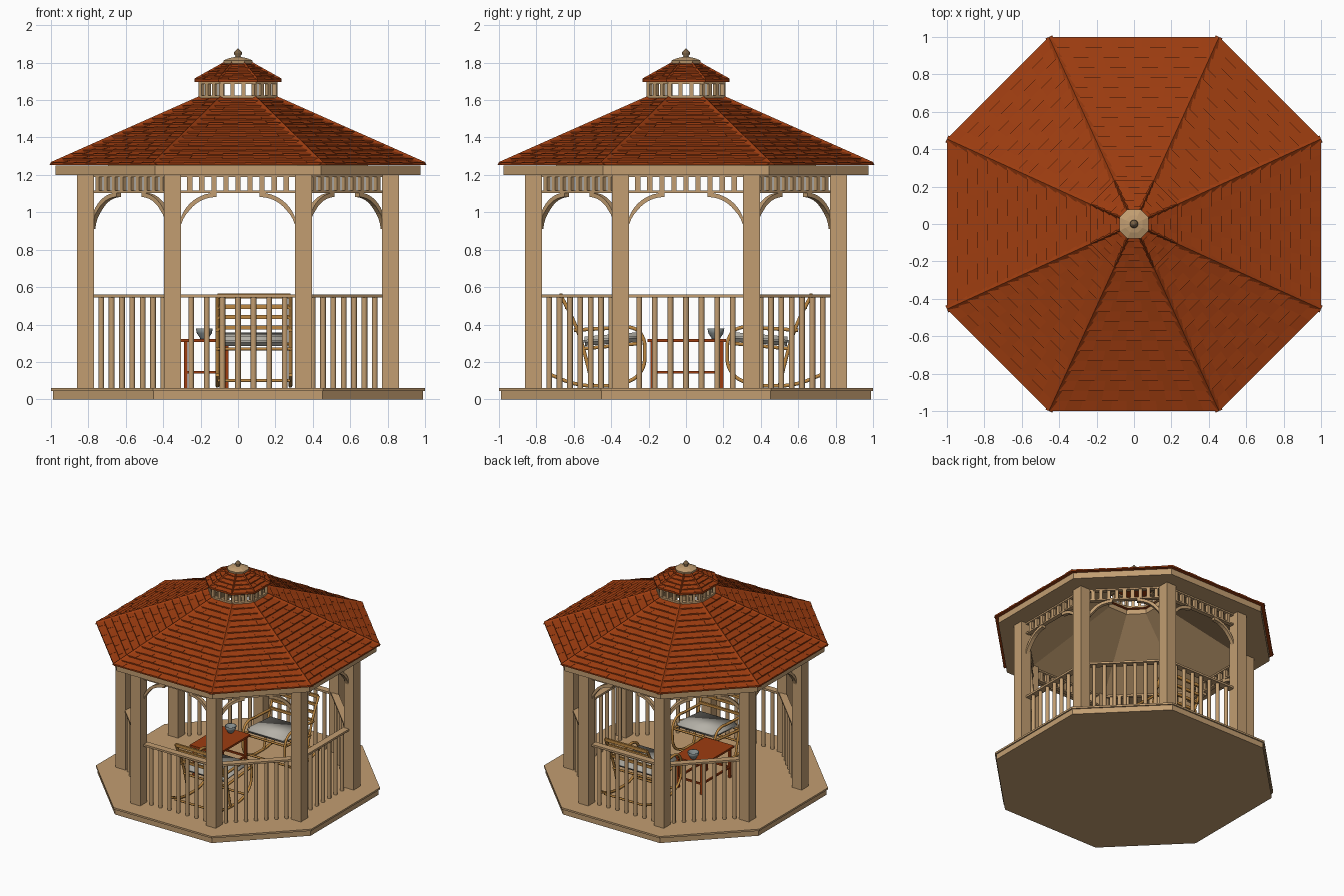
import bpy, bmesh, math
from mathutils import Matrix, Vector

if "Cube" in bpy.data.objects:
    bpy.data.objects.remove(bpy.data.objects["Cube"])

def material(name, c):
    m = bpy.data.materials.new(name)
    m.diffuse_color = (*c, 1)
    m.use_nodes = True
    m.node_tree.nodes["Principled BSDF"].inputs["Base Color"].default_value = m.diffuse_color
    return m

WOOD = material("tan wood", (.54, .34, .165))
ROOF = material("rust shingle", (.34, .046, .005))
GOLD = material("honey wood", (.52, .25, .055))
CLOTH = material("grey cloth", (.46, .44, .39))
BOWL = material("blue grey ceramic", (.22, .25, .25))
DARK = material("bronze brown", (.2, .125, .06))

def finish(name, bm, mat, smooth=False):
    me = bpy.data.meshes.new(name)
    bmesh.ops.recalc_face_normals(bm, faces=bm.faces[:])
    bm.to_mesh(me)
    bm.free()
    me.materials.append(mat)
    for p in me.polygons:
        p.use_smooth = smooth
    ob = bpy.data.objects.new(name, me)
    bpy.context.collection.objects.link(ob)
    return ob

def box(bm, c, s, M=Matrix()):
    bmesh.ops.create_cube(bm, size=1, matrix=M @ Matrix.Translation(c) @ Matrix.Diagonal((*s, 1)))

def rod(bm, x, y, z0, z1, r, M=Matrix(), seg=8):
    bmesh.ops.create_cone(bm, cap_ends=True, segments=seg, radius1=r, radius2=r, depth=z1 - z0,
                          matrix=M @ Matrix.Translation((x, y, (z0 + z1) / 2)))

def octagon(a, k=.455):
    b = a * k
    return [Vector(p) for p in ((b, -a), (a, -b), (a, b), (b, a), (-b, a), (-a, b), (-a, -b), (-b, -a))]

def loft(name, rings, mat, cap=True, closed=False):
    """Octagonal loft through (half width, height) rings."""
    bm = bmesh.new()
    loops = [[bm.verts.new((p.x, p.y, z)) for p in octagon(a)] for a, z in rings]
    pairs = list(zip(loops, loops[1:])) + ([(loops[-1], loops[0])] if closed else [])
    for lo, hi in pairs:
        for i in range(8):
            j = (i + 1) % 8
            bm.faces.new((lo[i], lo[j], hi[j], hi[i]))
    if cap and not closed:
        bm.faces.new(loops[0])
        bm.faces.new(loops[-1])
    return finish(name, bm, mat)

def shingles(name, a0, z0, a1, z1, rows, tile):
    """Overlapping courses of tiles on eight roof slopes."""
    bm = bmesh.new()
    for r in range(rows):
        t0, t1 = r / rows, (r + 1) / rows
        ao, ai = a0 + (a1 - a0) * t0, a0 + (a1 - a0) * t1
        zo, zi = z0 + (z1 - z0) * t0, z0 + (z1 - z0) * t1
        O, I = octagon(ao), octagon(ai)
        for s in range(8):
            A, B, C, D = O[s], O[(s + 1) % 8], I[s], I[(s + 1) % 8]
            n = max(2, round((B - A).length / tile))
            for k in range(n):
                lift = .008 if (k + r) % 2 else .011
                u, v = k / n, (k + 1) / n
                p, q, m, w = A.lerp(B, u), A.lerp(B, v), C.lerp(D, u), C.lerp(D, v)
                V = [bm.verts.new(c) for c in ((*p, zo), (*q, zo), (*q, zo + lift), (*p, zo + lift),
                                               (*w, zi + .001), (*m, zi + .001))]
                for f in ((0, 1, 2, 3), (3, 2, 4, 5), (0, 3, 5), (1, 4, 2), (0, 5, 4, 1)):
                    bm.faces.new([V[i] for i in f])
    return finish(name, bm, ROOF)

def tube(name, paths, r, mat):
    cu = bpy.data.curves.new(name, 'CURVE')
    cu.dimensions = '3D'
    cu.bevel_depth = r
    cu.bevel_resolution = 1
    cu.resolution_u = 5
    cu.use_fill_caps = True
    for path in paths:
        sp = cu.splines.new('BEZIER')
        sp.bezier_points.add(len(path) - 1)
        for bp, co in zip(sp.bezier_points, path):
            bp.co = co
            bp.handle_left_type = bp.handle_right_type = 'AUTO'
    cu.materials.append(mat)
    ob = bpy.data.objects.new(name, cu)
    bpy.context.collection.objects.link(ob)

# floor
loft("floor_platform", [(.99, 0), (.99, .045), (1, .045), (1, .06)], WOOD)

# posts
POSTS = octagon(.815, .43)
bm = bmesh.new()
for p in POSTS:
    box(bm, (p.x, p.y, .635), (.092, .092, 1.15))
finish("posts", bm, WOOD)

# railings, frieze and arch brackets on each side
rail, balus, frieze, arch = (bmesh.new() for _ in range(4))
for s in range(8):
    p, q = POSTS[s], POSTS[(s + 1) % 8]
    d, mid = q - p, (p + q) / 2
    L = d.length
    M = Matrix.Translation((mid.x, mid.y, 0)) @ Matrix.Rotation(math.atan2(d.y, d.x), 4, 'Z')
    if s != 5:                                   # the left side is the entrance
        box(rail, (0, .025, .553), (L - .06, .055, .016), M)
        for k in range(7):
            rod(balus, (k - 3) * L * .119, .025, .06, .546, .0155, M)
    box(frieze, (0, .015, 1.11), (L - .06, .035, .012), M)
    box(frieze, (0, .015, 1.195), (L - .06, .035, .014), M)
    for k in range(9):
        box(frieze, ((k - 4) * L * .092, .015, 1.152), (.028, .026, .075), M)
    for side in (-1, 1):
        prev = None
        for k in range(11):
            a = math.pi / 2 * k / 10
            h = .006 + .017 * min(1, k / 4)
            x, z = L / 2 - .235 + .2 * math.cos(a), .91 + .195 * math.sin(a)
            xi, zi = x - h * math.cos(a), z - h * math.sin(a)
            ring = [arch.verts.new(M @ Vector((side * X, Y, Z))) for X, Y, Z in
                    ((x, 0, z), (x, .032, z), (xi, .032, zi), (xi, 0, zi))]
            if prev:
                for i in range(4):
                    j = (i + 1) % 4
                    arch.faces.new((prev[i], prev[j], ring[j], ring[i]))
            if k in (0, 10):
                arch.faces.new(ring)
            prev = ring
finish("handrails", rail, WOOD)
finish("balusters", balus, WOOD, True)
finish("frieze_spindles", frieze, WOOD)
finish("arch_brackets", arch, WOOD)
bpy.ops.object.select_all(action='DESELECT')
ob = bpy.data.objects["balusters"]
ob.select_set(True)
bpy.context.view_layer.objects.active = ob
bpy.ops.object.shade_smooth_by_angle(angle=math.radians(50))

# eave fascia, soffit and ceiling
loft("fascia_and_ceiling", [(.975, 1.25), (.975, 1.2), (.78, 1.2), (.19, 1.56), (.19, 1.6)], WOOD, cap=False)

# main roof with hip ridges
loft("roof_deck", [(.97, 1.253), (1, 1.253), (1, 1.256), (.2, 1.61), (.18, 1.61)], ROOF, cap=False)
shingles("roof_shingles", 1, 1.255, .2, 1.61, 15, .085)
def hips(name, a0, z0, a1, z1, w):
    bm = bmesh.new()
    for A, B in zip(octagon(a0), octagon(a1)):
        n = Vector((-A.y, A.x)).normalized() * w
        V = [bm.verts.new((*c, z)) for c, z in ((A - n, z0), (A, z0 + .016), (A + n, z0),
                                               (B + n, z1), (B, z1 + .014), (B - n, z1))]
        for f in ((0, 1, 4, 5), (1, 2, 3, 4), (0, 2, 1), (3, 5, 4)):
            bm.faces.new([V[i] for i in f])
    finish(name, bm, ROOF)
hips("roof_hips", 1, 1.253, .2, 1.61, .02)

# cupola
loft("cupola_sill", [(.21, 1.61), (.21, 1.625), (.18, 1.625), (.18, 1.61)], WOOD, closed=True)
loft("cupola_head", [(.21, 1.685), (.21, 1.702), (.17, 1.702), (.17, 1.685)], WOOD, closed=True)
bm = bmesh.new()
C = octagon(.195)
for s in range(8):
    p, q = C[s], C[(s + 1) % 8]
    for k in range(3):
        c = p.lerp(q, k / 3)
        box(bm, (0, 0, 1.655), (.022, .022, .07),
            Matrix.Translation((c.x, c.y, 0)) @ Matrix.Rotation(math.atan2((q - p).y, (q - p).x), 4, 'Z'))
finish("cupola_slats", bm, WOOD)
loft("cupola_roof_deck", [(.225, 1.697), (.232, 1.697), (.232, 1.703), (.06, 1.8)], ROOF)
shingles("cupola_shingles", .232, 1.703, .06, 1.798, 5, .06)
hips("cupola_hips", .23, 1.701, .06, 1.798, .01)
loft("cupola_cap", [(.075, 1.795), (.078, 1.812), (.045, 1.825), (.02, 1.83)], WOOD)

# turned parts
def lathe(name, prof, mat, loc, seg=16):
    bm = bmesh.new()
    vs = [bm.verts.new((r, 0, z)) for r, z in prof]
    es = [bm.edges.new(e) for e in zip(vs, vs[1:])]
    bmesh.ops.spin(bm, geom=vs + es, axis=(0, 0, 1), cent=(0, 0, 0), angle=2 * math.pi, steps=seg)
    bmesh.ops.remove_doubles(bm, verts=bm.verts[:], dist=.0002)
    finish(name, bm, mat, True).location = loc
lathe("finial", [(.02, 1.826), (.012, 1.835), (.022, 1.847), (.02, 1.857), (.008, 1.868), (0, 1.878)], DARK, (0, 0, 0))
lathe("bowl", [(0, 0), (.022, 0), (.024, .006), (.04, .03), (.045, .055), (.04, .055), (.034, .03), (0, .012)],
      BOWL, (-.18, .16, .323))

# table
bm = bmesh.new()
box(bm, (-.17, .005, .315), (.27, .42, .016))
for x in (-.28, -.06):
    box(bm, (x, .005, .145), (.014, .37, .014))
    for y in (-.18, .19):
        box(bm, (x, y, .185), (.02, .02, .25))
for y in (-.18, .19):
    box(bm, (-.17, y, .145), (.22, .014, .014))
finish("table", bm, ROOF)

# two rocking chairs facing each other
for label, s in (("front", -1), ("rear", 1)):
    cx, hw = .085, .195
    frame, cross = [], []
    for x in (cx - hw, cx + hw):
        P = lambda pts: [(x, s * y, z) for y, z in pts]
        frame += [P([(.72, .13), (.6, .085), (.46, .072), (.32, .09), (.24, .15), (.22, .25), (.235, .34), (.28, .38),
                     (.4, .38), (.6, .37)]),                       # rocker, front leg and arm
                  P([(.5, .075), (.53, .2), (.57, .34), (.62, .46), (.67, .555)]),   # back upright
                  P([(.24, .3), (.4, .285), (.56, .27)])]          # seat side rail
    for y, z in ((.24, .295), (.56, .27), (.68, .1), (.3, .1)):
        cross.append([(cx - hw, s * y, z), (cx + hw, s * y, z)])
    tube(label + "_chair_frame", frame, .011, GOLD)
    tube(label + "_chair_crossbars", cross, .009, GOLD)
    bm = bmesh.new()
    for y, z, h in ((.585, .385, .022), (.612, .44, .022), (.638, .495, .022), (.668, .552, .026)):
        box(bm, (cx, s * y, z), (hw * 2, .016, h))
    finish(label + "_chair_back_slats", bm, GOLD)
    bm = bmesh.new()
    box(bm, (0, 0, 0), (.36, .32, .05))
    bmesh.ops.bevel(bm, geom=bm.edges[:], offset=.018, segments=2, affect='EDGES')
    ob = finish(label + "_chair_cushion", bm, CLOTH, True)
    ob.location = (cx, s * .4, .322)
    ob.rotation_euler.x = -s * .08
